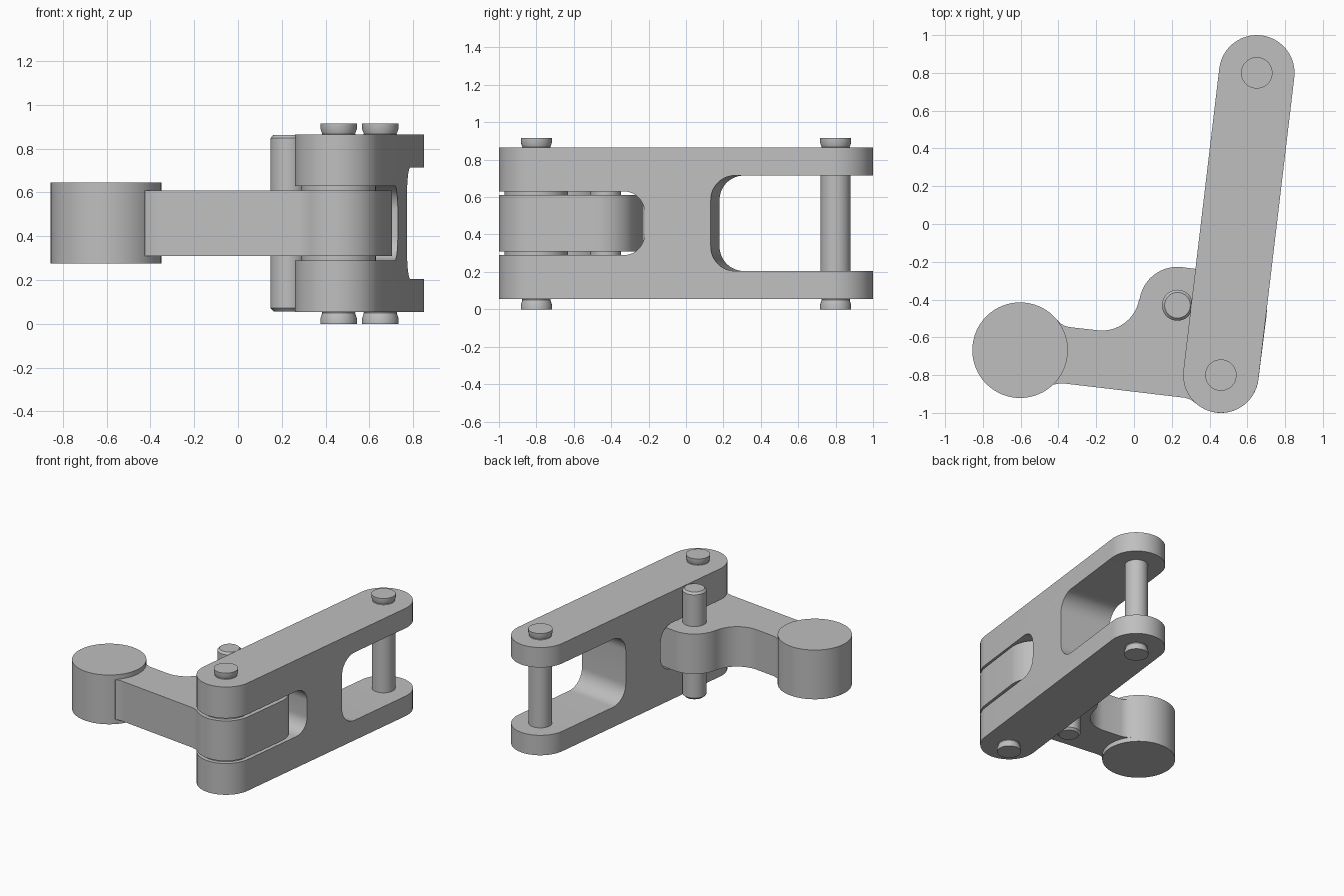
import bpy, bmesh
from math import cos, sin, radians, atan2, degrees
from mathutils import Matrix, Vector

cube = bpy.data.objects.get("Cube")
if cube:
    bpy.data.objects.remove(cube)

steel = bpy.data.materials.new("light grey metal")
steel.use_nodes = True
GREY = (0.52, 0.52, 0.52, 1)
steel.diffuse_color = GREY
steel.node_tree.nodes["Principled BSDF"].inputs["Base Color"].default_value = GREY

FRONT = Vector((0.46, -0.8))      # pivot pin
BACK = Vector((0.65, 0.8))        # end pin
STOP = Vector((0.23, -0.43))      # stop pin
WEIGHT = Vector((-0.603, -0.668)) # round end of the bent link
MID = (FRONT + BACK) / 2
AXIS = (BACK - FRONT).normalized()
HALF = (BACK - FRONT).length / 2
TILT = degrees(atan2(AXIS.y, AXIS.x)) - 90


def arc(centre, r, a0, a1, n=24):
    """Points along an arc, angles in degrees."""
    angles = [radians(a0 + (a1 - a0) * i / n) for i in range(n + 1)]
    return [(centre[0] + r * cos(a), centre[1] + r * sin(a)) for a in angles]


def prism(name, outline, low, high, place=Matrix()):
    """Extrude a flat outline from low to high."""
    bm = bmesh.new()
    face = bm.faces.new([bm.verts.new((x, y, low)) for x, y in outline])
    new = bmesh.ops.extrude_face_region(bm, geom=[face])["geom"]
    bmesh.ops.translate(bm, vec=(0, 0, high - low),
                        verts=[v for v in new if isinstance(v, bmesh.types.BMVert)])
    return finish(name, bm, place)


def turned(name, centre, profile, n=48):
    """Stack of rings given as (radius, height), capped at both ends."""
    bm = bmesh.new()
    rings = [[bm.verts.new((x, y, z)) for x, y in arc(centre, r, 0, 360, n)[:-1]]
             for r, z in profile]
    for a, b in zip(rings, rings[1:]):
        for i in range(n):
            j = (i + 1) % n
            bm.faces.new((a[i], a[j], b[j], b[i]))
    bm.faces.new(rings[0])
    bm.faces.new(rings[-1])
    return finish(name, bm)


def finish(name, bm, place=Matrix()):
    bmesh.ops.transform(bm, matrix=place, verts=bm.verts)
    bmesh.ops.recalc_face_normals(bm, faces=bm.faces)
    mesh = bpy.data.meshes.new(name)
    bm.to_mesh(mesh)
    bm.free()
    mesh.materials.append(steel)
    obj = bpy.data.objects.new(name, mesh)
    bpy.context.collection.objects.link(obj)
    return obj


def activate(obj):
    bpy.ops.object.select_all(action="DESELECT")
    obj.select_set(True)
    bpy.context.view_layer.objects.active = obj


# Main arm: a long bar with round ends
arm = prism("main_arm", arc(FRONT, 0.2, TILT - 180, TILT) + arc(BACK, 0.2, TILT, TILT + 180),
            0.055, 0.865)


def cut_slot(name, inner, outer, low, high, r):
    """Cut an open-ended slot with rounded inner corners across the arm."""
    s = 1 if outer > inner else -1
    c = inner + s * r
    side = [(outer, low)]
    side += [(c - s * (x - 0), z) for x, z in arc((0, low + r), r, -90, 0, 12)]
    side += [(c - s * (x - 0), z) for x, z in arc((0, high - r), r, 0, 90, 12)]
    side += [(outer, high)]
    across = Vector((AXIS.y, -AXIS.x))
    place = Matrix(((AXIS.x, 0, across.x, MID.x),
                    (AXIS.y, 0, across.y, MID.y),
                    (0, 1, 0, 0), (0, 0, 0, 1)))
    cutter = prism(name, side, -0.4, 0.4, place)
    cutter.hide_render = True
    activate(arm)
    mod = arm.modifiers.new(name, "BOOLEAN")
    mod.operation = "DIFFERENCE"
    mod.solver = "EXACT"
    mod.object = cutter
    bpy.ops.object.modifier_apply(modifier=name)
    bpy.data.objects.remove(cutter)


cut_slot("front_slot", -0.2, -HALF - 0.4, 0.29, 0.63, 0.11)
cut_slot("back_slot", 0.157, HALF + 0.4, 0.205, 0.715, 0.13)

# Bent link: rounded block in the front slot, with a neck to the round end
shoulder = (0.503, -0.462)
hollow = (-0.17, -0.364)
outline = arc(FRONT, 0.2, -131, TILT)
outline += arc(shoulder, 0.2, TILT, TILT + 90)
outline += arc(STOP, 0.203, TILT + 90, 170.6)
outline += arc(hollow, 0.2, -9.4, TILT - 90)
outline += [(-0.34, -0.546), (-0.365, -0.54), (-0.39, -0.526), (-0.41, -0.505),
            tuple(WEIGHT), (-0.425, -0.85), (-0.39, -0.843), (-0.355, -0.846),
            (0.27, -0.92), (0.3, -0.93)]
link = prism("bent_link", outline, 0.31, 0.61)

parts = [arm, link]
parts.append(turned("round_end", WEIGHT, [(0.253, 0.275), (0.253, 0.645)], 64))

# Washers between the link and the slot walls
for name, low, high in (("lower_washer", 0.285, 0.315), ("upper_washer", 0.605, 0.635)):
    parts.append(turned(name, FRONT, [(0.17, low), (0.17, high)]))

# Pins with slightly undercut heads, and the chamfered stop pin
pin = [(0.083, 0), (0.083, 0.025), (0.075, 0.05), (0.08, 0.06),
       (0.08, 0.86), (0.075, 0.868), (0.083, 0.89), (0.083, 0.915)]
parts.append(turned("pivot_pin", FRONT, pin))
parts.append(turned("end_pin", BACK, pin))
parts.append(turned("stop_pin", STOP, [(0.068, 0.057), (0.082, 0.072),
                                       (0.082, 0.848), (0.068, 0.863)]))

for part in parts:
    activate(part)
    bpy.ops.object.shade_smooth_by_angle(angle=radians(25))
